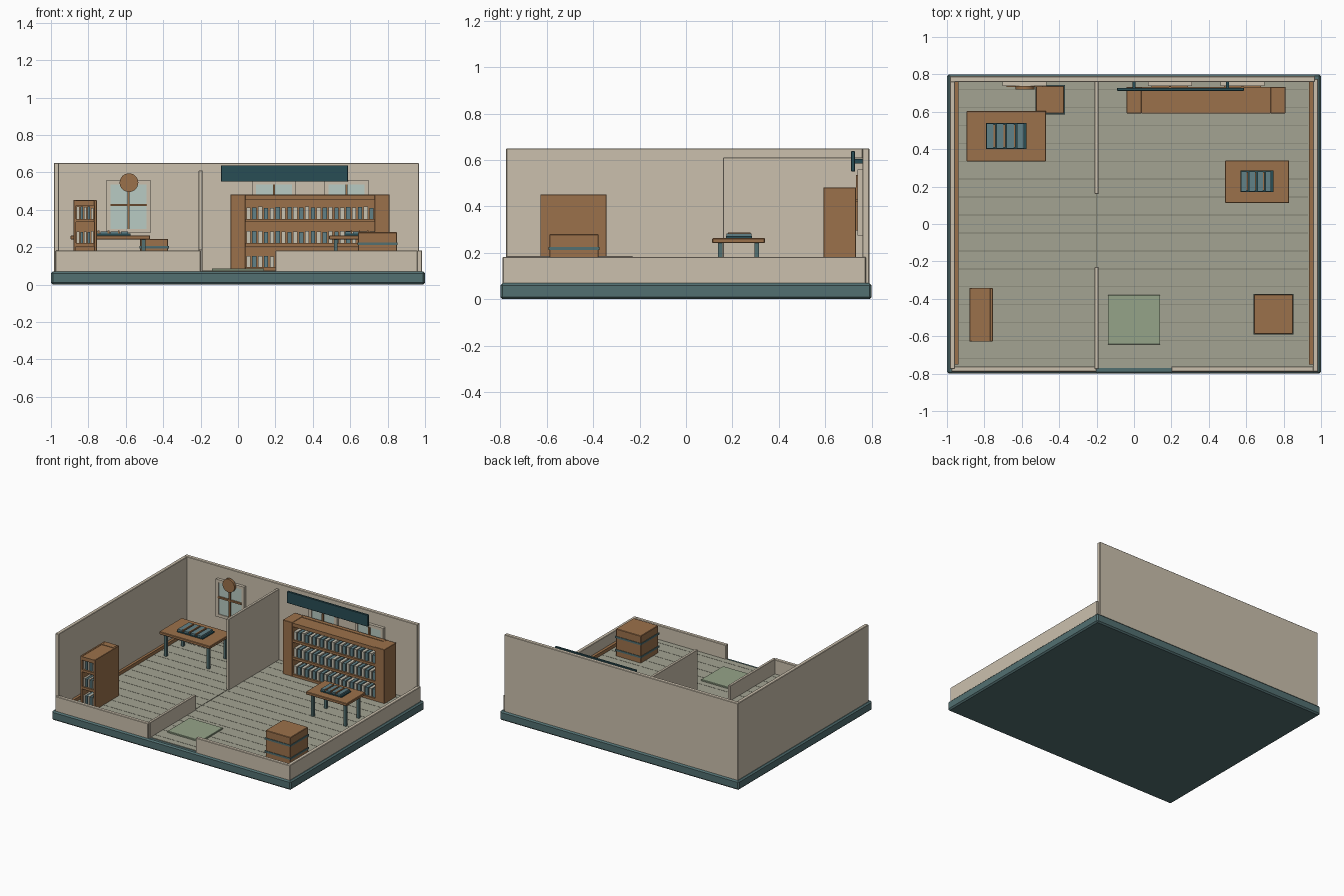
import bpy, bmesh, math, random

if "Cube" in bpy.data.objects:
    bpy.data.objects.remove(bpy.data.objects["Cube"])
random.seed(4)


def mat(name, r, g, b):
    m = bpy.data.materials.new(name)
    m.diffuse_color = (r, g, b, 1)
    m.use_nodes = True
    m.node_tree.nodes["Principled BSDF"].inputs["Base Color"].default_value = m.diffuse_color
    return m


WALL = mat("plaster", .60, .53, .42)
WOOD = mat("wood", .33, .165, .07)
TEAL = mat("teal", .085, .16, .165)
DARK = mat("dark_teal", .022, .075, .09)
FLOOR = mat("floor", .37, .37, .29)
SEAM = mat("seam", .2, .2, .155)
RUG = mat("rug", .30, .37, .25)
GLASS = mat("glass", .48, .60, .55)
BLUE = mat("slate_blue", .12, .22, .245)
PALE = mat("pale", .58, .55, .45)


def boxes(name, bounds, material, bevel=0):
    """One object made of boxes given as (x0, x1, y0, y1, z0, z1)."""
    bm = bmesh.new()
    for x0, x1, y0, y1, z0, z1 in bounds:
        vs = bmesh.ops.create_cube(bm, size=1)["verts"]
        for v in vs:
            v.co = (x0 + (v.co.x + .5) * (x1 - x0),
                    y0 + (v.co.y + .5) * (y1 - y0),
                    z0 + (v.co.z + .5) * (z1 - z0))
    me = bpy.data.meshes.new(name)
    bm.to_mesh(me)
    bm.free()
    me.materials.append(material)
    ob = bpy.data.objects.new(name, me)
    bpy.context.collection.objects.link(ob)
    if bevel:
        md = ob.modifiers.new("bevel", "BEVEL")
        md.width = bevel
        md.segments = 1
    return ob


F = .075  # floor level

# Base, floor and plank seams
boxes("base", [(-1, 1, -.8, .8, 0, .07)], TEAL, .01)
boxes("floor", [(-.965, .965, -.77, .77, .06, F)], FLOOR)
boxes("plank_seams", [(-.935, .93, y - .002, y + .002, F - .004, F + .001)
                      for y in [-.72 + .096 * i for i in range(16)]], SEAM)

# Walls: two tall, three low, with a doorway in front
boxes("back_wall", [(-.985, .968, .76, .79, .065, .65)], WALL, .003)
boxes("left_wall", [(-.985, -.957, -.775, .762, .065, .65)], WALL, .003)
boxes("right_low_wall", [(.957, .985, -.79, .775, .065, .182)], WALL, .003)
boxes("front_low_wall_left", [(-.975, -.2, -.79, -.762, .065, .182)], WALL, .003)
boxes("front_low_wall_right", [(.2, .96, -.79, -.762, .065, .182)], WALL, .003)
boxes("partition_tall", [(-.21, -.19, .16, .762, .065, .61)], WALL, .002)
boxes("partition_low", [(-.21, -.19, -.775, -.23, .065, .187)], WALL, .002)
boxes("partition_threshold", [(-.203, -.197, -.23, .16, F - .004, F + .002)], SEAM)
boxes("baseboard_left", [(-.958, -.938, -.75, .76, F - .005, .1)], WOOD)
boxes("baseboard_right", [(.936, .958, -.75, .76, F - .005, .1)], WOOD)


# Windows: frame, glass and glazing bars
def window(name, cx):
    x0, x1, z0, z1, t = cx - .118, cx + .118, .275, .558, .022
    boxes(name + "_frame", [(x0, x0 + t, .738, .762, z0, z1),
                            (x1 - t, x1, .738, .762, z0, z1),
                            (x0, x1, .738, .762, z0, z0 + t),
                            (x0, x1, .738, .762, z1 - t, z1)], WALL)
    boxes(name + "_glass", [(x0 + t, x1 - t, .745, .761, z0 + t, z1 - t)], GLASS)
    boxes(name + "_bars", [(cx - .006, cx + .006, .732, .748, z0 + t, z1 - t),
                           (x0 + .02, x1 - .02, .732, .748, .42, .432)], WOOD)


for i, cx in enumerate((-.585, .192, .58)):
    window(f"window_{i + 1}", cx)

# Round wall plaque over the left window
bpy.ops.mesh.primitive_cylinder_add(vertices=24, radius=.05, depth=.018,
                                    location=(-.583, .728, .545),
                                    rotation=(math.pi / 2, 0, 0))
plaque = bpy.context.object
plaque.name = "round_plaque"
plaque.data.materials.append(WOOD)
bpy.ops.object.shade_smooth_by_angle()

# Blank hanging board
boxes("sign_board", [(-.09, .588, .712, .728, .55, .638)], DARK, .002)
boxes("sign_brackets", [(x - .008, x + .008, .727, .761, .585, .605)
                        for x in (.0, .5)], DARK)


# Bookcases with three rows of books
def bookcase(name, x0, x1, y0, y1, top, side, count, back):
    rows = (.093, .222, .352)
    boxes(name + "_sides", [(x0, x0 + side, y0, y1, F - .005, top),
                            (x1 - side, x1, y0, y1, F - .005, top)], WOOD, .002)
    boxes(name + "_back", [(x0 + side, x1 - side, y1 - back, y1, F, top)], WOOD)
    boxes(name + "_shelves",
          [(x0 + side, x1 - side, y0, y1 - back, z - .018, z) for z in rows]
          + [(x0 + side, x1 - side, y0, y1 - back, top - .03, top - .003)], WOOD)
    groups = [[], []]
    pitch = (x1 - x0 - 2 * side) / count
    for z in rows:
        for k in range(count):
            a = x0 + side + pitch * (k + .14)
            h = .062 + random.uniform(-.004, .004)
            groups[k % 2].append((a, a + pitch * .72, y0 + .012,
                                  y0 + .09, z, z + h))
    boxes(name + "_books_pale", groups[0], PALE)
    boxes(name + "_books_blue", groups[1], BLUE)


bookcase("large_bookcase", -.04, .81, .592, .733, .482, .08, 22, .03)
bookcase("small_bookcase", -.88, -.755, -.628, -.342, .452, .015, 5, .05)


# Tables with a row of goods laid on a tray
def table(name, x0, x1, y0, y1, tray):
    boxes(name + "_top", [(x0, x1, y0, y1, .242, .263)], WOOD, .003)
    boxes(name + "_legs", [(x - .01, x + .01, y - .01, y + .01, F - .005, .243)
                           for x in (x0 + .035, x1 - .035)
                           for y in (y0 + .035, y1 - .035)], TEAL)
    a, b, c, d = tray
    boxes(name + "_tray", [(a, b, c, d, .262, .272)], DARK)
    w = (b - a) / 4
    boxes(name + "_goods", [(a + w * (k + .04), a + w * (k + .74), c + .003,
                             d - .003, .271, .284) for k in range(4)], BLUE)
    boxes(name + "_goods_trim", [(a + w * (k + .74), a + w * (k + .9), c + .008,
                                  d - .008, .271, .288) for k in range(3)], WOOD)


table("left_table", -.895, -.47, .335, .605, (-.79, -.575, .40, .54))
table("right_table", .487, .83, .113, .34, (.57, .745, .172, .285))


# Crates with bands
def crate(name, x0, x1, y0, y1, top, bands):
    boxes(name + "_body", [(x0, x1, y0, y1, F - .005, top)], WOOD, .003)
    e = .004
    boxes(name + "_bands", [(x0 - e, x1 + e, y0 - e, y1 + e, z - .007, z + .007)
                            for z in bands], TEAL)


crate("small_crate", -.523, -.373, .59, .738, .243, (.2, .115))
crate("large_crate", .642, .85, -.588, -.377, .28, (.218, .12))

# Doormat
boxes("doormat", [(-.14, .14, -.643, -.38, F - .002, .086)], RUG, .002)
